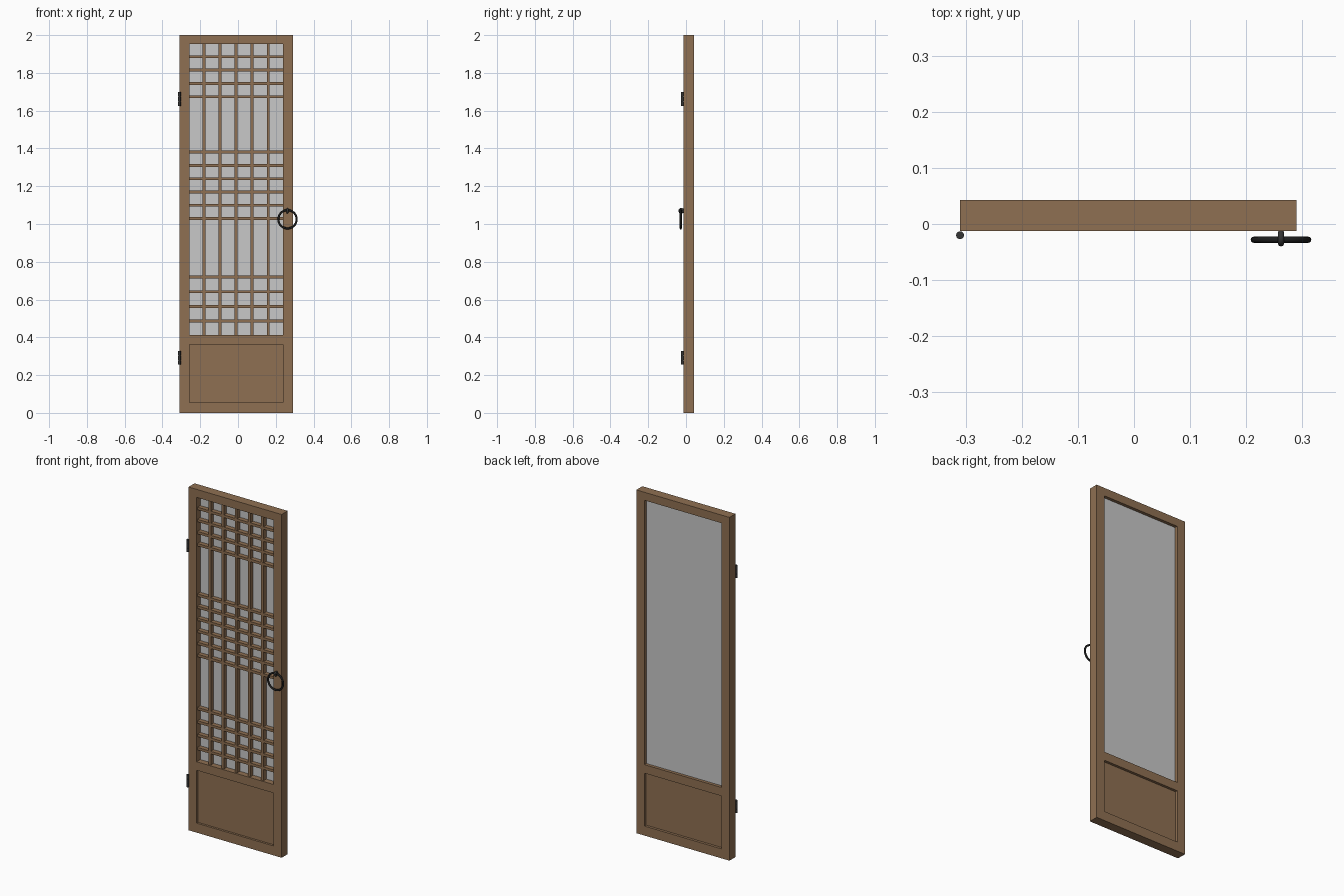
import bpy, math

if "Cube" in bpy.data.objects:
    bpy.data.objects.remove(bpy.data.objects["Cube"])

def mat(name, c):
    m = bpy.data.materials.new(name)
    m.diffuse_color = (*c, 1)
    m.use_nodes = True
    m.node_tree.nodes["Principled BSDF"].inputs["Base Color"].default_value = m.diffuse_color
    return m

wood = mat("brown wood", (0.275, 0.162, 0.084))
paper = mat("pale paper", (0.58, 0.58, 0.58))
iron = mat("dark iron", (0.035, 0.035, 0.035))
black = mat("black iron", (0.012, 0.012, 0.012))

def box(name, x0, x1, y0, y1, z0, z1, m):
    bpy.ops.mesh.primitive_cube_add(size=1, location=((x0+x1)/2, (y0+y1)/2, (z0+z1)/2))
    o = bpy.context.object
    o.name = name
    o.scale = (x1-x0, y1-y0, z1-z0)
    bpy.ops.object.transform_apply(location=False, rotation=False, scale=True)
    o.data.materials.append(m)
    return o

def smooth(o, name, m):
    o.name = name
    o.data.materials.append(m)
    bpy.ops.object.shade_smooth_by_angle(angle=math.radians(40))

L, R, F, B = -0.31, 0.29, -0.0125, 0.043    # door extents
IL, IR = -0.258, 0.238                      # opening sides

# frame
box("left_stile", L, IL, F, B, 0, 2, wood)
box("right_stile", IR, R, F, B, 0, 2, wood)
for name, z0, z1 in (("bottom_rail", 0, 0.055), ("middle_rail", 0.363, 0.413), ("top_rail", 1.953, 2)):
    box(name, IL, IR, F, B, z0, z1, wood)

# lower panel and paper sheet
box("lower_panel", IL, IR, 0.0, 0.028, 0.055, 0.363, wood)
box("paper_sheet", IL, IR, 0.021, 0.025, 0.413, 1.953, paper)

# lattice
w = 0.0075
for i in range(5):
    x = -0.01 + (i - 2) * 0.085
    box("vertical_lattice_bar", x-w, x+w, -0.004, 0.021, 0.413, 1.953, wood)
for start, step, n in ((0.486, 0.0777, 4), (1.029, 0.0703, 6), (1.674, 0.0705, 4)):
    for i in range(n):
        z = start + i * step
        box("horizontal_lattice_bar", IL, IR, -0.0045, 0.021, z-w, z+w, wood)

# hinges: three knuckles on a pin
for z in (0.292, 1.662):
    for dz, r, h in ((0, 0.0052, 0.072), (-0.025, 0.007, 0.022), (0, 0.007, 0.022), (0.025, 0.007, 0.022)):
        bpy.ops.mesh.primitive_cylinder_add(vertices=20, radius=r, depth=h, location=(L, -0.02, z+dz))
        smooth(bpy.context.object, "hinge_pin" if r < 0.006 else "hinge_knuckle", iron)

# pull ring and staple
def ring(name, loc, rot, major, minor, m):
    bpy.ops.mesh.primitive_torus_add(major_segments=40, minor_segments=12, location=loc, rotation=rot,
                                     major_radius=major, minor_radius=minor)
    smooth(bpy.context.object, name, m)

ring("pull_ring", (0.262, -0.028, 1.025), (math.pi/2, 0, 0), 0.0485, 0.0055, black)
ring("ring_staple", (0.262, -0.025, 1.07), (0, math.pi/2, 0), 0.0095, 0.0055, iron)
